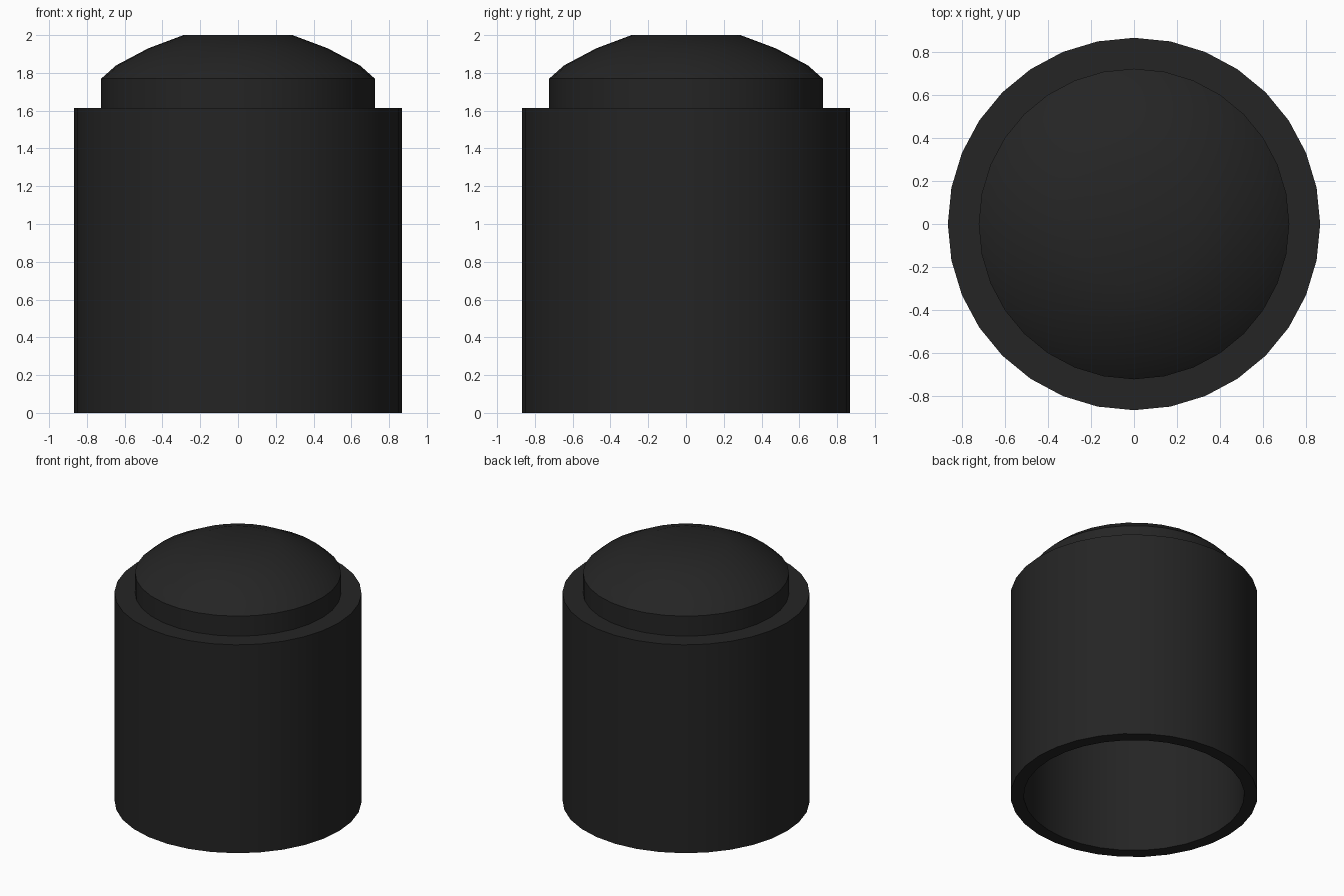
import bpy, bmesh, math

if "Cube" in bpy.data.objects:
    bpy.data.objects.remove(bpy.data.objects["Cube"])

SIDES = 32

black = bpy.data.materials.new("matte_black")
black.diffuse_color = (0.018, 0.018, 0.018, 1)
black.use_nodes = True
black.node_tree.nodes["Principled BSDF"].inputs["Base Color"].default_value = black.diffuse_color


def lathe(name, profile):
    """Revolve (radius, z) points around z and cap both ends."""
    bm = bmesh.new()
    rings = []
    for r, z in profile:
        rings.append([bm.verts.new((r * math.cos(2 * math.pi * i / SIDES),
                                    r * math.sin(2 * math.pi * i / SIDES), z))
                      for i in range(SIDES)])
    for a, b in zip(rings, rings[1:]):
        for i in range(SIDES):
            j = (i + 1) % SIDES
            bm.faces.new((a[i], a[j], b[j], b[i]))
    bm.faces.new(rings[0])
    bm.faces.new(rings[-1])
    bmesh.ops.recalc_face_normals(bm, faces=bm.faces[:])
    mesh = bpy.data.meshes.new(name)
    bm.to_mesh(mesh)
    bm.free()
    mesh.materials.append(black)
    obj = bpy.data.objects.new(name, mesh)
    bpy.context.collection.objects.link(obj)
    bpy.ops.object.select_all(action='DESELECT')
    obj.select_set(True)
    bpy.context.view_layer.objects.active = obj
    bpy.ops.object.shade_smooth_by_angle(angle=math.radians(35))
    return obj


# Hollow cap: cavity ceiling, inner wall, bottom rim, outer wall,
# shoulder, raised neck and shallow dome with a flat crown
lathe("domed_cap", [
    (0.775, 1.52), (0.775, 0.0),
    (0.868, 0.0), (0.868, 1.615),
    (0.724, 1.615), (0.724, 1.77),
    (0.645, 1.84), (0.475, 1.93), (0.288, 2.0),
])
